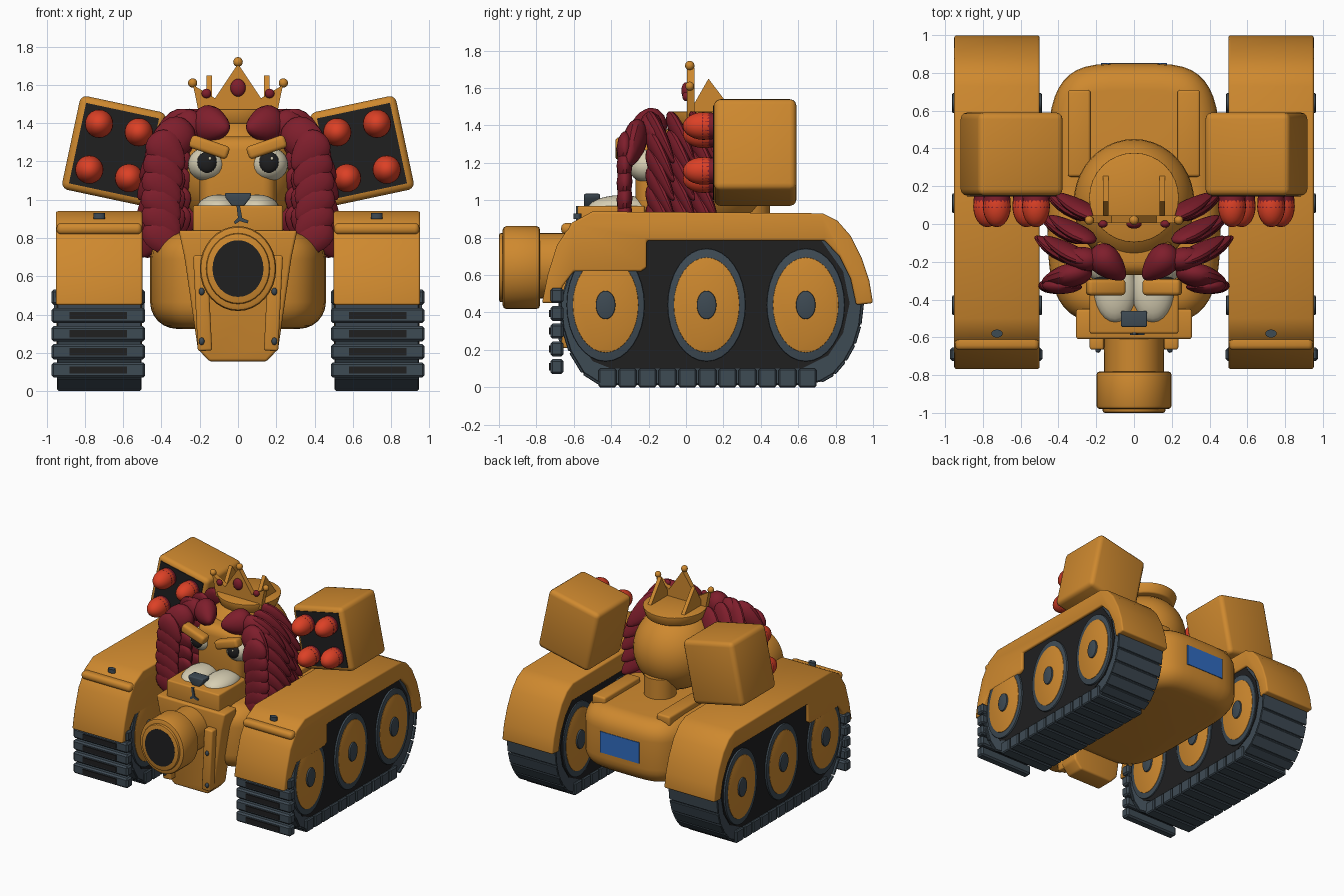
import bpy, bmesh, math
from mathutils import Matrix, Vector, Euler

if "Cube" in bpy.data.objects:
    bpy.data.objects.remove(bpy.data.objects["Cube"])


def material(name, rgb):
    m = bpy.data.materials.new(name)
    m.diffuse_color = (*rgb, 1)
    m.use_nodes = True
    m.node_tree.nodes["Principled BSDF"].inputs["Base Color"].default_value = m.diffuse_color
    return m


GOLD = material("gold", (0.62, 0.25, 0.028))
MAROON = material("maroon", (0.21, 0.013, 0.025))
RED = material("warhead red", (0.72, 0.052, 0.019))
BLACK = material("black", (0.014, 0.014, 0.0145))
SLATE = material("slate", (0.048, 0.069, 0.088))
CREAM = material("cream", (0.68, 0.62, 0.45))
BLUE = material("blue", (0.03, 0.15, 0.53))


def finish(name, bm, mat, bevel=0.0, segs=3):
    """Bevel the sharp edges, then turn the bmesh into a smooth-shaded object."""
    bmesh.ops.recalc_face_normals(bm, faces=bm.faces)
    if bevel:
        sharp = [e for e in bm.edges if e.calc_face_angle(0) > 0.6]
        bmesh.ops.bevel(bm, geom=sharp, offset=bevel, segments=segs,
                        profile=0.5, affect='EDGES', clamp_overlap=True)
    me = bpy.data.meshes.new(name)
    bm.to_mesh(me)
    bm.free()
    me.materials.append(mat)
    ob = bpy.data.objects.new(name, me)
    bpy.context.collection.objects.link(ob)
    bpy.ops.object.select_all(action='DESELECT')
    ob.select_set(True)
    bpy.context.view_layer.objects.active = ob
    bpy.ops.object.shade_smooth_by_angle(angle=math.radians(35))
    return ob


def box(name, c, size, mat, bevel=0.0, rot=(0, 0, 0), segs=3):
    bm = bmesh.new()
    bmesh.ops.create_cube(bm, size=1, matrix=Matrix.Diagonal((*size, 1)))
    ob = finish(name, bm, mat, bevel, segs)
    ob.location, ob.rotation_euler = c, rot
    return ob


def ball(name, c, r, mat, seg=24):
    bm = bmesh.new()
    bmesh.ops.create_uvsphere(bm, u_segments=seg, v_segments=seg // 2, radius=1,
                              matrix=Matrix.Diagonal((*r, 1)))
    ob = finish(name, bm, mat)
    ob.location = c
    return ob


def tube(name, c, axis, r1, r2, depth, mat, scale=(1, 1, 1), bevel=0.0, seg=32):
    """Cylinder or cone along an axis, squashed in world space by scale."""
    bm = bmesh.new()
    turn = Vector((0, 0, 1)).rotation_difference(Vector(axis)).to_matrix().to_4x4()
    bmesh.ops.create_cone(bm, cap_ends=True, segments=seg, radius1=r1, radius2=r2,
                          depth=depth, matrix=Matrix.Diagonal((*scale, 1)) @ turn)
    ob = finish(name, bm, mat, bevel, 2)
    ob.location = c
    return ob


def prism(name, pts, axis, a, b, mat, bevel=0.0, segs=3):
    """Extrude a (y,z) outline along x, an (x,z) outline along y, or (x,y) along z."""
    bm = bmesh.new()
    put = {'x': lambda p, t: (t, *p), 'y': lambda p, t: (p[0], t, p[1]), 'z': lambda p, t: (*p, t)}[axis]
    lo = [bm.verts.new(put(p, a)) for p in pts]
    hi = [bm.verts.new(put(p, b)) for p in pts]
    bm.faces.new(lo)
    bm.faces.new(hi)
    for i in range(len(pts)):
        j = (i + 1) % len(pts)
        bm.faces.new((lo[i], lo[j], hi[j], hi[i]))
    return finish(name, bm, mat, bevel, segs)


def leaf(name, p0, p1, width, thick):
    """Pointed tuft of hair from p0 to its tip p1, thin towards the front."""
    p0, p1 = Vector(p0), Vector(p1)
    z = (p1 - p0).normalized()
    y = (Vector((0, 1, 0)) - z * z.y).normalized()
    bm = bmesh.new()
    bmesh.ops.create_uvsphere(bm, u_segments=14, v_segments=10, radius=1)
    for v in bm.verts:
        k = 1 - 0.35 * v.co.z
        v.co = Vector((v.co.x * width * k, v.co.y * thick * k, v.co.z * (p1 - p0).length / 2))
    rot = Matrix((y.cross(z), y, z)).transposed()
    bmesh.ops.transform(bm, matrix=Matrix.Translation((p0 + p1) / 2) @ rot.to_4x4(), verts=bm.verts)
    return finish(name, bm, MAROON)


# Hull with a rounded-square plan, rear plate, neck
plan = []
for i in range(48):
    a = 2 * math.pi * (i + 0.5) / 48
    co, si = math.cos(a), math.sin(a)
    plan.append((0.46 * math.copysign(abs(co) ** 0.5, co), 0.16 + 0.69 * math.copysign(abs(si) ** 0.5, si)))
prism("hull", plan, 'z', 0.325, 0.83, GOLD, 0.14, 6)
box("rear_plate", (0, 0.849, 0.587), (0.35, 0.009, 0.17), BLUE)
tube("neck", (0, 0.33, 0.86), (0, 0, 1), 0.12, 0.12, 0.26, GOLD)

# Front armour plate and cannon
prism("front_plate", [(-0.31, 0.84), (0.31, 0.84), (0.28, 0.70), (0.21, 0.22), (0.15, 0.155),
                      (-0.15, 0.155), (-0.21, 0.22), (-0.28, 0.70)], 'y', -0.61, -0.45, GOLD, 0.015)
SQ = (0.9, 1, 1)
tube("barrel", (0, -0.68, 0.65), (0, 1, 0), 0.175, 0.175, 0.34, GOLD, SQ)
tube("muzzle", (0, -0.88, 0.64), (0, 1, 0), 0.222, 0.222, 0.20, GOLD, SQ, 0.02)
tube("muzzle_ring", (0, -0.975, 0.64), (0, 1, 0), 0.185, 0.185, 0.05, GOLD, SQ, 0.012)
tube("bore", (0, -0.9985, 0.64), (0, 1, 0), 0.148, 0.148, 0.005, BLACK, SQ)

# Head, face and muzzle
ball("head", (0, 0.11, 1.13), (0.32, 0.34, 0.32), GOLD, seg=40)
box("face", (0, -0.12, 1.12), (0.40, 0.30, 0.42), GOLD, 0.07, segs=4)
box("jaw", (0, -0.40, 0.885), (0.47, 0.36, 0.17), GOLD, 0.012)
prism("nose", [(-0.07, 1.035), (0.07, 1.035), (0.065, 1.01), (0.022, 0.955), (-0.022, 0.955),
               (-0.065, 1.01)], 'y', -0.545, -0.46, SLATE, 0.008)
prism("mouth", [(-0.008, 0.97), (0.01, 0.97), (0.022, 0.905), (0.055, 0.89), (0.05, 0.876),
                (0.01, 0.888), (-0.015, 0.872), (-0.022, 0.885), (0, 0.905)], 'y', -0.588, -0.575, SLATE)

# Crown: band, front plate with three points, balls and gems
tube("crown_band", (0, 0.14, 1.435), (0, 0, 1), 0.215, 0.24, 0.08, GOLD, bevel=0.01)
prism("crown_front", [(-0.20, 1.43), (-0.235, 1.60), (-0.12, 1.53), (0, 1.71), (0.12, 1.53),
                      (0.235, 1.60), (0.20, 1.43)], 'y', 0.005, 0.045, GOLD)
ball("crown_ball", (0, 0.02, 1.72), (0.025,) * 3, GOLD)
ball("crown_gem", (0, 0.0, 1.585), (0.04, 0.025, 0.046), MAROON)

fender = [(-0.77, 0.45), (-0.74, 0.60), (-0.69, 0.76), (-0.61, 0.88), (-0.50, 0.94), (0.73, 0.93),
          (0.81, 0.89), (0.88, 0.81), (0.94, 0.69), (0.98, 0.57), (1.0, 0.45), (0.91, 0.44),
          (0.88, 0.58), (0.82, 0.70), (0.74, 0.785), (-0.21, 0.785), (-0.21, 0.64), (-0.24, 0.62),
          (-0.60, 0.62), (-0.66, 0.54), (-0.68, 0.45)]
belt = [(-0.45, 0.012), (0.64, 0.012), (0.72, 0.03), (0.79, 0.07), (0.85, 0.14), (0.90, 0.23),
        (0.93, 0.33), (0.945, 0.46), (0.88, 0.66), (0.74, 0.80), (-0.50, 0.80), (-0.61, 0.66),
        (-0.675, 0.46), (-0.66, 0.32), (-0.62, 0.19), (-0.55, 0.075)]
panel = [(-0.40, 0.10), (0.62, 0.10), (0.76, 0.17), (0.84, 0.29), (0.875, 0.45), (0.84, 0.62),
         (0.72, 0.79), (-0.40, 0.79), (-0.58, 0.64), (-0.61, 0.45), (-0.57, 0.25), (-0.50, 0.14)]

for s, side in ((-1, "left"), (1, "right")):
    n = lambda part: side + "_" + part
    # Track unit
    prism(n("fender"), fender, 'x', s * 0.50, s * 0.952, GOLD, 0.012)
    box(n("fender_lip"), (s * 0.725, -0.63, 0.848), (0.446, 0.075, 0.06), GOLD, 0.025)
    tube(n("fender_cap"), (s * 0.725, -0.58, 0.915), (0, 0, 1), 0.03, 0.03, 0.03, SLATE, (1, 0.7, 1))
    prism(n("belt"), belt, 'x', s * 0.52, s * 0.925, SLATE, 0.008, 1)
    prism(n("side_panel"), panel, 'x', s * 0.515, s * 0.93, BLACK)
    for i in range(11):
        box(n(f"link_{i}"), (s * 0.725, -0.42 + 0.107 * i, 0.05), (0.44, 0.096, 0.10), SLATE, 0.008, segs=1)
    # Tread ribs around both end curves
    for i in (2, 3, 4, 5, 6, 12, 13, 14, 15):
        (y0, z0), (y1, z1) = belt[i], belt[(i + 1) % len(belt)]
        box(n(f"rib_{i}"), (s * 0.725, (y0 + y1) / 2, (z0 + z1) / 2),
            (0.44, math.hypot(y1 - y0, z1 - z0) * 0.92, 0.016), SLATE, 0.004,
            (math.atan2(z1 - z0, y1 - y0), 0, 0), 1)
    for i in range(5):
        z = 0.11 + 0.095 * i
        box(n(f"front_link_{i}"), (s * 0.73, -0.69, z), (0.49, 0.07, 0.08), SLATE, 0.012, segs=1)
        box(n(f"link_slot_{i}"), (s * 0.73, -0.728, z), (0.30, 0.009, 0.038), BLACK)
    for i, y in enumerate((-0.43, 0.11, 0.64)):
        for part, r, w, mat in (("tyre", 0.302, 0.44, SLATE), ("wheel", 0.255, 0.448, GOLD),
                                ("hub", 0.076, 0.475, SLATE)):
            tube(n(f"{part}_{i}"), (s * 0.725, y, 0.44), (1, 0, 0), r, r, w, mat, (1, 0.69, 1), 0.006)

    # Front plate strip with bolts, rear deck rail
    box(n("plate_strip"), (s * 0.185, -0.63, 0.46), (0.075, 0.07, 0.50), GOLD, 0.012, (0, s * 0.05, 0))
    for i, z in enumerate((0.26, 0.52)):
        ball(n(f"bolt_{i}"), (s * 0.19, -0.667, z), (0.015, 0.015, 0.02), SLATE, seg=12)
    box(n("deck_rail"), (s * 0.29, 0.48, 0.83), (0.12, 0.46, 0.08), GOLD, 0.015)

    # Missile pod tilted outward, four warheads
    tilt = Euler((0, -s * 0.21, 0))
    mid = Vector((s * 0.648, 0.37, 1.255))
    box(n("pod"), mid, (0.46, 0.44, 0.50), GOLD, 0.035, tilt)
    box(n("pod_panel"), mid + Vector((0, -0.221, 0)), (0.39, 0.009, 0.43), BLACK, 0, tilt)
    for i in range(4):
        off = Vector(((i % 2 - 0.5) * 0.212, -0.25, (i // 2 - 0.5) * 0.245))
        off.rotate(tilt)
        c = mid + off
        tube(n(f"warhead_base_{i}"), c, (0, -1, 0), 0.07, 0.074, 0.07, MAROON, seg=20)
        ball(n(f"warhead_tip_{i}"), c + Vector((0, -0.025, 0)), (0.074, 0.112, 0.074), RED)

    # Eye, pupil, brow, cheek
    ball(n("eye"), (s * 0.162, -0.21, 1.185), (0.10, 0.10, 0.09), CREAM)
    ball(n("pupil"), (s * 0.162, -0.29, 1.195), (0.052, 0.03, 0.056), BLACK)
    ball(n("glint"), (s * 0.162 + 0.015, -0.319, 1.215), (0.008, 0.005, 0.008), CREAM, seg=12)
    box(n("brow"), (s * 0.15, -0.335, 1.275), (0.21, 0.085, 0.07), GOLD, 0.02, (0, -s * 0.33, 0))
    ball(n("cheek"), (s * 0.10, -0.345, 0.955), (0.115, 0.18, 0.072), CREAM)

    # Crown side parts
    prism(n("crown_side"), [(0.0, 1.44), (0.12, 1.65), (0.28, 1.44)], 'x', s * 0.135, s * 0.165, GOLD)
    ball(n("crown_ball"), (s * 0.237, 0.02, 1.61), (0.024,) * 3, GOLD)
    ball(n("crown_gem"), (s * 0.165, 0.0, 1.555), (0.025, 0.02, 0.025), MAROON)

    # Mane: braided front column, swept-back layers, crest tufts
    for i in range(6):
        z = 0.79 + 0.09 * i
        x = 0.385 + 0.02 * math.sin(i * 0.5) - 0.006 * i
        leaf(n(f"mane_front_{i}"), (s * (x + 0.085), -0.325, z + 0.10),
             (s * (x - 0.08), -0.335, z - 0.08), 0.088, 0.04)
    for row, y in enumerate((-0.13, -0.02, 0.10)):
        for i in range(6):
            z = 0.83 + 0.10 * i
            x = 0.41 - 0.03 * row - 0.012 * max(0, i - 3) ** 2
            leaf(n(f"mane_row{row}_{i}"), (s * (x - 0.11), y - 0.075, z + 0.13),
                 (s * (x + 0.11), y + 0.065, z - 0.13), 0.08, 0.036)
    leaf(n("crest_inner"), (s * 0.22, -0.13, 1.41), (s * 0.05, -0.29, 1.37), 0.095, 0.08)
    leaf(n("crest_middle"), (s * 0.18, -0.20, 1.41), (s * 0.40, -0.16, 1.34), 0.085, 0.06)
    leaf(n("crest_outer"), (s * 0.25, -0.25, 1.40), (s * 0.48, -0.31, 1.19), 0.10, 0.06)
